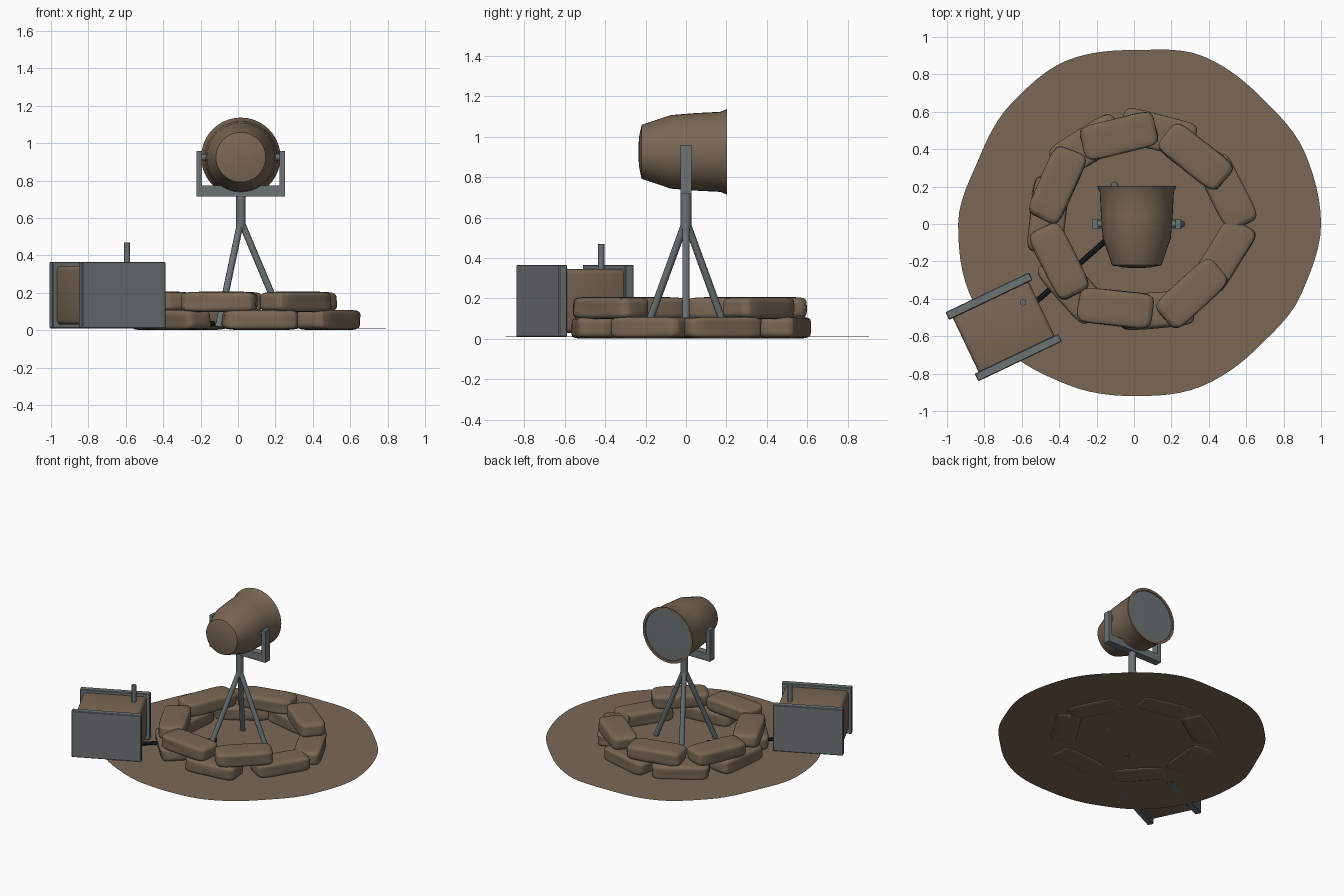
import bpy, bmesh, math, random
from mathutils import Vector, Matrix

if "Cube" in bpy.data.objects:
    bpy.data.objects.remove(bpy.data.objects["Cube"])

random.seed(4)


def material(name, rgb):
    m = bpy.data.materials.new(name)
    m.diffuse_color = (*rgb, 1)
    m.use_nodes = True
    m.node_tree.nodes["Principled BSDF"].inputs["Base Color"].default_value = m.diffuse_color
    return m


BROWN = material("earth_brown", (0.195, 0.137, 0.092))
METAL = material("grey_metal", (0.15, 0.172, 0.172))
DARK = material("dark_rubber", (0.012, 0.012, 0.012))


def make(name, bm, mat, smooth=True):
    bmesh.ops.recalc_face_normals(bm, faces=bm.faces)
    me = bpy.data.meshes.new(name)
    bm.to_mesh(me)
    bm.free()
    me.materials.append(mat)
    ob = bpy.data.objects.new(name, me)
    bpy.context.collection.objects.link(ob)
    if smooth:
        bpy.ops.object.select_all(action='DESELECT')
        ob.select_set(True)
        bpy.context.view_layer.objects.active = ob
        bpy.ops.object.shade_smooth_by_angle(angle=math.radians(35))
    return ob


def box(name, center, size, mat, angle=0.0, bevel=0.0, segments=2):
    bm = bmesh.new()
    bmesh.ops.create_cube(bm, size=1)
    bmesh.ops.scale(bm, vec=size, verts=bm.verts)
    if bevel:
        bmesh.ops.bevel(bm, geom=bm.edges[:], offset=bevel, segments=segments,
                        profile=0.5, affect='EDGES')
    bm.transform(Matrix.Translation(center) @ Matrix.Rotation(angle, 4, 'Z'))
    return make(name, bm, mat)


def rod(name, a, b, radius, mat, sides=12):
    a, b = Vector(a), Vector(b)
    bm = bmesh.new()
    bmesh.ops.create_cone(bm, cap_ends=True, segments=sides, radius1=radius,
                          radius2=radius, depth=(b - a).length)
    turn = (b - a).to_track_quat('Z', 'Y').to_matrix().to_4x4()
    bm.transform(Matrix.Translation((a + b) / 2) @ turn)
    return make(name, bm, mat)


def sandbag(name, x, y, z, degrees, length=0.40, width=0.19, height=0.108):
    # subdivided block with slightly uneven points, rounded by subdivision
    bm = bmesh.new()
    bmesh.ops.create_cube(bm, size=1)
    bmesh.ops.subdivide_edges(bm, edges=bm.edges[:], cuts=2, use_grid_fill=True)
    for v in bm.verts:
        v.co.x *= length + random.uniform(-0.015, 0.015)
        v.co.y *= width + random.uniform(-0.015, 0.015)
        v.co.z *= height
    bm.transform(Matrix.Translation((x, y, z))
                 @ Matrix.Rotation(math.radians(degrees), 4, 'Z'))
    ob = make(name, bm, BROWN)
    mod = ob.modifiers.new("rounding", 'SUBSURF')
    mod.levels = mod.render_levels = 2


# ground patch: wavy round outline, very slightly domed
radii = [1.0, 0.99, 0.96, 0.97, 0.93, 0.945, 0.92, 0.90,
         0.94, 0.955, 0.955, 0.93, 0.92, 0.94, 0.935, 0.97]
bm = bmesh.new()
center = bm.verts.new((0, 0, 0.013))
rim = []
for i in range(96):
    k, t = divmod(i, 6)
    t /= 6
    t = t * t * (3 - 2 * t)
    r = radii[k] * (1 - t) + radii[(k + 1) % 16] * t
    a = math.tau * i / 96
    rim.append(bm.verts.new((r * math.cos(a), r * math.sin(a), 0.01)))
for i in range(96):
    bm.faces.new((center, rim[i], rim[(i + 1) % 96]))
make("ground_patch", bm, BROWN)

# lower ring of sandbags
lower = [(0.50, 0.17, -64), (0.13, 0.49, -14), (-0.25, 0.42, 32),
         (-0.46, 0.05, 84), (-0.33, -0.34, -48), (0.12, -0.46, 6),
         (0.48, -0.17, 57)]
for i, (x, y, d) in enumerate(lower):
    sandbag(f"lower_sandbag_{i + 1}", x, y, 0.055, d)

# upper ring of sandbags, open on the right
upper = [(-0.08, 0.47, 13), (0.33, 0.36, -38), (-0.41, 0.21, 66),
         (-0.40, -0.20, -63), (-0.10, -0.45, -6), (0.31, -0.37, 43)]
for i, (x, y, d) in enumerate(upper):
    sandbag(f"upper_sandbag_{i + 1}", x, y, 0.152, d)

# tripod stand
CX = 0.015
for i in range(3):
    a = math.tau * i / 3
    rod(f"tripod_leg_{i + 1}", (CX, 0, 0.585),
        (CX + 0.24 * math.cos(a), 0.24 * math.sin(a), 0.015), 0.018, METAL)
rod("stand_post", (CX, 0, 0.54), (CX, 0, 0.73), 0.026, METAL, 16)

# lamp yoke
box("yoke_base", (CX, 0, 0.745), (0.475, 0.055, 0.058), METAL)
for name, s in (("left", -1), ("right", 1)):
    box(f"yoke_arm_{name}", (CX + s * 0.222, 0, 0.837), (0.031, 0.055, 0.242), METAL)
    rod(f"yoke_pivot_{name}", (CX + s * 0.17, 0, 0.925), (CX + s * 0.21, 0, 0.925),
        0.018, METAL)


# searchlight housing: profile of (radius, y) spun about the y axis
def lathe(name, profile, mat, n=40):
    bm = bmesh.new()
    verts = [bm.verts.new((CX + r, y, 0.925)) for r, y in profile]
    edges = [bm.edges.new(p) for p in zip(verts, verts[1:])]
    bmesh.ops.spin(bm, geom=verts + edges, cent=(CX, 0, 0.925), axis=(0, 1, 0),
                   angle=math.tau, steps=n, use_duplicate=False)
    bmesh.ops.remove_doubles(bm, verts=bm.verts, dist=1e-4)
    return make(name, bm, mat)


lathe("lamp_housing", [(0, -0.236), (0.07, -0.233), (0.133, -0.22), (0.182, -0.075),
                       (0.192, 0.05), (0.198, 0.17), (0.212, 0.203), (0.194, 0.203),
                       (0.19, 0.188)], BROWN)
lathe("lamp_lens", [(0, 0.199), (0.194, 0.196), (0.19, 0.186), (0, 0.186)], METAL)

# generator: body held between two side plates
GX, GY, TURN = -0.697, -0.55, math.radians(25.5)
side = Vector((-math.sin(TURN), math.cos(TURN), 0))
box("generator_body", (GX, GY, 0.187), (0.45, 0.36, 0.315), BROWN, TURN, 0.025, 3)
for name, s in (("back", 1), ("front", -1)):
    box(f"generator_plate_{name}", Vector((GX, GY, 0.188)) + side * s * 0.182,
        (0.495, 0.045, 0.355), METAL, TURN, 0.004, 1)
rod("exhaust_pipe", (-0.593, -0.42, 0.32), (-0.593, -0.42, 0.47), 0.016, METAL)

# power cable from the generator to the lamp stand
rod("power_cable", (-0.54, -0.43, 0.035), (-0.13, -0.07, 0.035), 0.014, DARK, 8)
